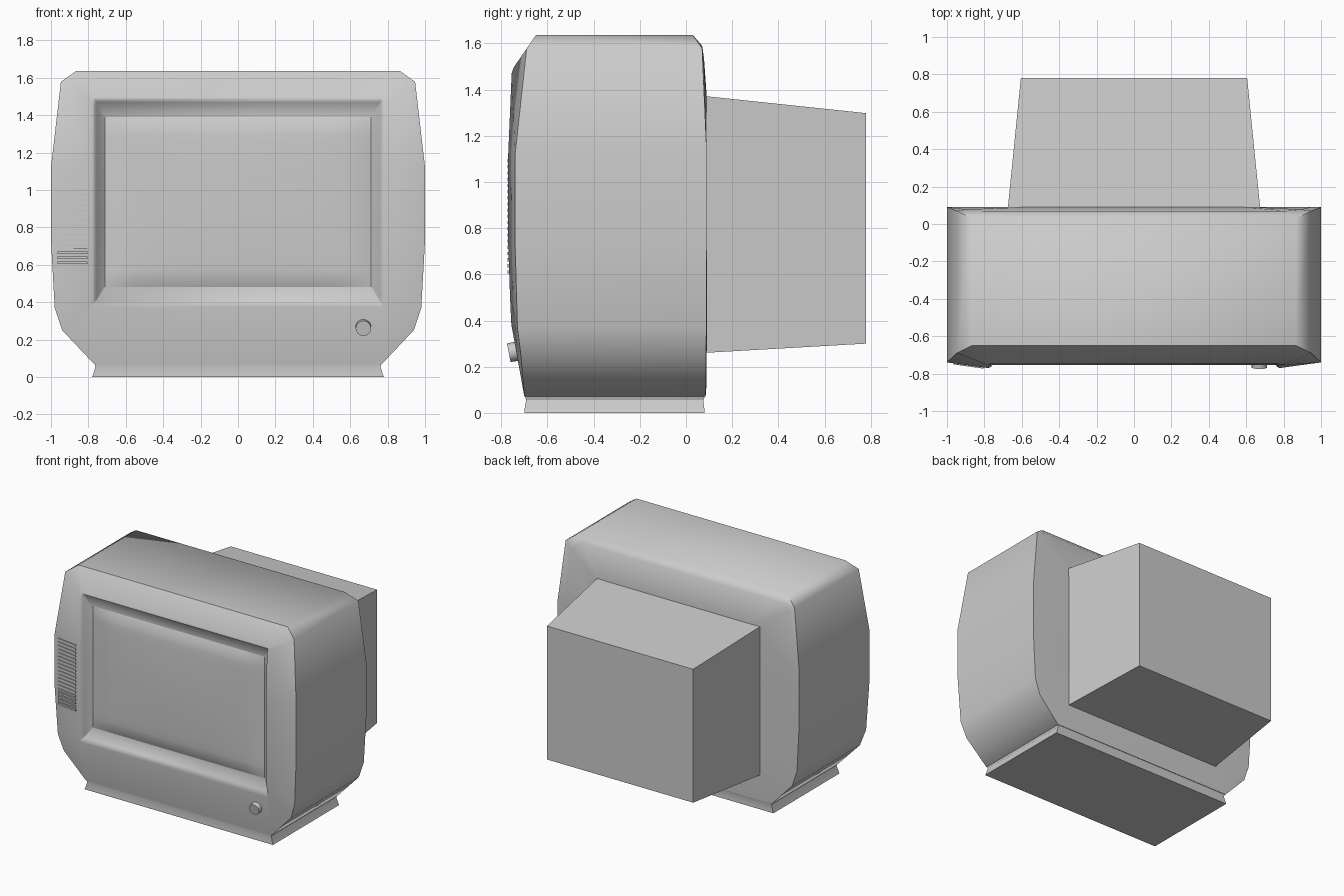
import bpy, bmesh, math
from mathutils import Vector

if "Cube" in bpy.data.objects:
    bpy.data.objects.remove(bpy.data.objects["Cube"])


def finish(name, bm, angle=None):
    bmesh.ops.recalc_face_normals(bm, faces=bm.faces)
    mesh = bpy.data.meshes.new(name)
    bm.to_mesh(mesh)
    bm.free()
    ob = bpy.data.objects.new(name, mesh)
    bpy.context.collection.objects.link(ob)
    if angle:
        bpy.ops.object.select_all(action='DESELECT')
        ob.select_set(True)
        bpy.context.view_layer.objects.active = ob
        bpy.ops.object.shade_smooth_by_angle(angle=math.radians(angle))
    return ob


def loft(name, rings, cap_first=True, cap_last=True, angle=None):
    """Skin a series of equally long closed rings."""
    bm = bmesh.new()
    loops = [[bm.verts.new(p) for p in r] for r in rings]
    n = len(loops[0])
    for a, b in zip(loops, loops[1:]):
        for i in range(n):
            j = (i + 1) % n
            bm.faces.new((a[i], a[j], b[j], b[i]))
    if cap_first:
        bm.faces.new(loops[0])
    if cap_last:
        bm.faces.new(loops[-1])
    return finish(name, bm, angle)


def mirrored(half):
    """Right-hand points, bottom to top, closed by their mirror image."""
    return half + [(-x, y, z) for x, y, z in reversed(half)]


def rect_y(hx, y, z0, z1):
    return [(-hx, y, z0), (hx, y, z0), (hx, y, z1), (-hx, y, z1)]


def rect_z(hx, y0, y1, z):
    return [(-hx, y0, z), (hx, y0, z), (hx, y1, z), (-hx, y1, z)]


# Cabinet: outline, depth of its front and back edges, and the screen opening
outline = [(.77, .07), (.94, .25), (.98, .37), (1, .73), (1, 1.12), (.947, 1.578), (.866, 1.636)]
front_y = [-.70, -.715, -.73, -.74, -.74, -.69, -.65]
back_y = [.085, .087, .088, .09, .09, .07, .03]
rim_y = [.088, .09, .09, .09, .09, .078, .07]
lip_x = [.772, .78, .78, .78, .78, .78, .772]
lip_y = [-.755, -.757, -.762, -.77, -.77, -.755, -.747]
lip_z = [.375, .39, .5, .73, 1.12, 1.47, 1.495]


def back_ring(k, ys):
    return mirrored([(x * k, y, .8 + (z - .8) * k) for (x, z), y in zip(outline, ys)])


def opening(hx, z0, z1, ys):
    t = [(z - lip_z[0]) / (lip_z[-1] - lip_z[0]) for z in lip_z]
    return mirrored([(hx, y, z0 + (z1 - z0) * s) for s, y in zip(t, ys)])


loft("cabinet", [
    back_ring(.68, [.09] * 7),
    back_ring(.945, rim_y),
    back_ring(1, back_y),
    mirrored([(x, y, z) for (x, z), y in zip(outline, front_y)]),
    mirrored(list(zip(lip_x, lip_y, lip_z))),
    opening(.765, .395, 1.478, [y + .006 for y in lip_y]),
    opening(.755, .405, 1.468, [y + .025 for y in lip_y]),
    opening(.71, .48, 1.39, [-.70] * 7),
], cap_last=False, angle=50)

# Screen: bulged grid with softly rounded borders
bm = bmesh.new()
bmesh.ops.create_grid(bm, x_segments=20, y_segments=20, size=1)
for v in bm.verts:
    u, w = v.co.x, v.co.y
    bulge = .02 * (1 - u ** 16) * (1 - w ** 16) + .015 * (1 - u * u) * (1 - w * w)
    v.co = Vector((u * .71, -.70 - bulge, .935 + w * .455))
screen = finish("screen", bm, 50)
if screen.data.polygons[0].normal.y > 0:
    screen.data.flip_normals()

# Pedestal with a slight neck
loft("pedestal", [rect_z(.78, -.70, .08, 0), rect_z(.775, -.70, .08, .012),
                  rect_z(.762, -.692, .075, .055), rect_z(.77, -.70, .085, .08)], angle=30)

# Tapered tube housing at the back
loft("rear_housing", [rect_y(.675, .08, .26, 1.372), rect_y(.605, .78, .30, 1.298)])

# Speaker grille: slats following the slanted left bezel
bm = bmesh.new()
for i in range(19):
    z = .61 + i * .0268
    r = bmesh.ops.create_cube(bm, size=1)
    for v in r["verts"]:
        x = -.885 + v.co.x * .16
        surf = -.74 - .03 * (x + 1) / .215
        v.co = Vector((x, surf + (.02 if v.co.y > 0 else -.006), z + v.co.z * .014))
finish("speaker_grille", bm)

# Power knob tilted with the lower front panel
bm = bmesh.new()
bmesh.ops.create_cone(bm, cap_ends=True, segments=16, radius1=.043, radius2=.041, depth=.06)
knob = finish("power_knob", bm, 40)
knob.location = (.67, -.738, .266)
knob.rotation_euler = (math.radians(101), 0, 0)
